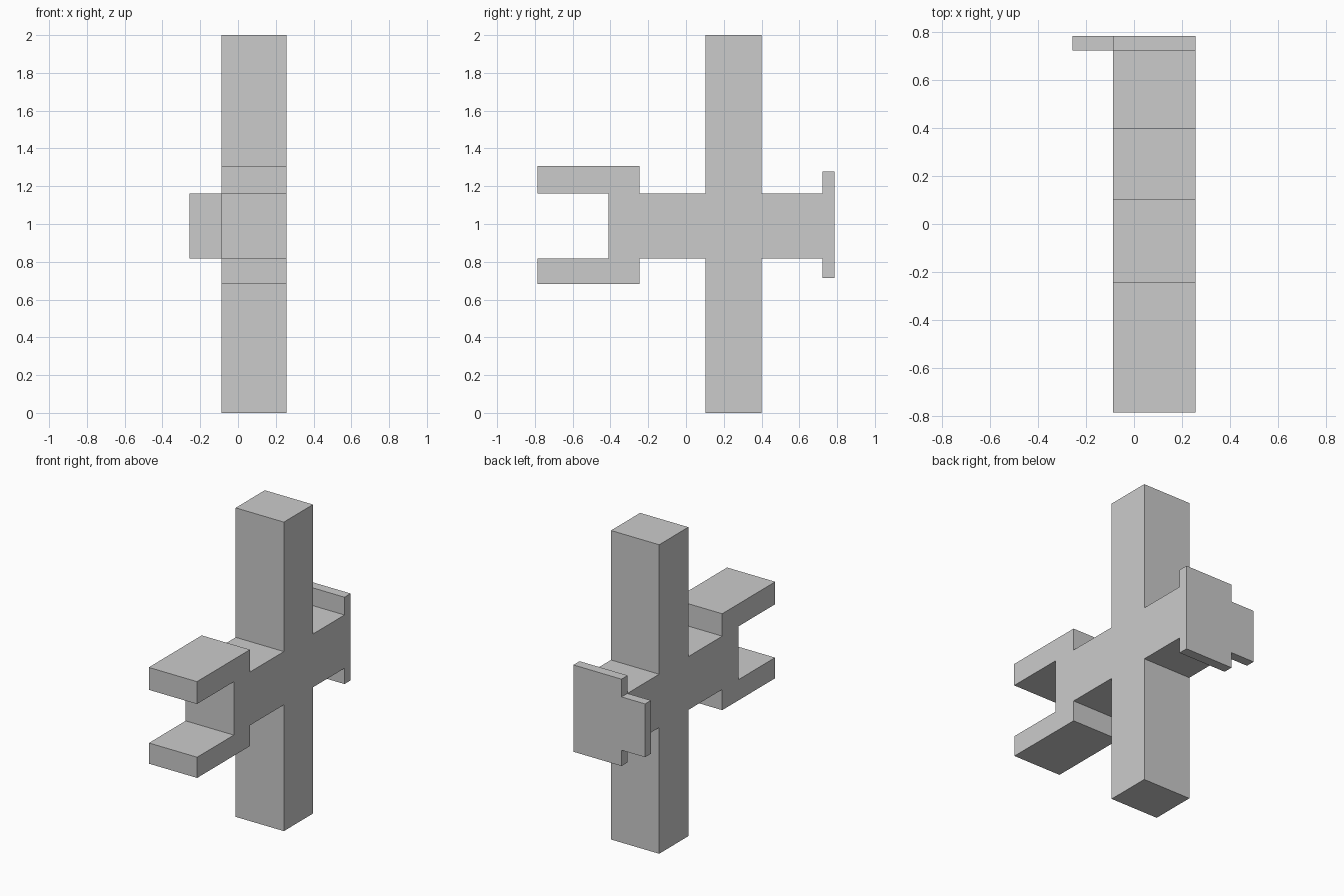
import bpy
import bmesh

if "Cube" in bpy.data.objects:
    bpy.data.objects.remove(bpy.data.objects["Cube"])

grey = bpy.data.materials.new("plain grey")
grey.diffuse_color = (0.6, 0.6, 0.6, 1)
grey.use_nodes = True
grey.node_tree.nodes["Principled BSDF"].inputs["Base Color"].default_value = grey.diffuse_color


def extrude_profile(name, profile, x0, x1):
    """Extrude a closed (y, z) outline along x."""
    bm = bmesh.new()
    face = bm.faces.new([bm.verts.new((x0, y, z)) for y, z in profile])
    new = bmesh.ops.extrude_face_region(bm, geom=[face])["geom"]
    verts = [v for v in new if isinstance(v, bmesh.types.BMVert)]
    bmesh.ops.translate(bm, verts=verts, vec=(x1 - x0, 0, 0))
    bmesh.ops.recalc_face_normals(bm, faces=bm.faces[:])
    mesh = bpy.data.meshes.new(name)
    bm.to_mesh(mesh)
    bm.free()
    mesh.materials.append(grey)
    obj = bpy.data.objects.new(name, mesh)
    bpy.context.collection.objects.link(obj)
    return obj


# Cross body: column, forked front arm and flanged rear arm in one outline
outline = [
    (-0.41, 0.817), (-0.785, 0.817), (-0.785, 0.683), (-0.245, 0.683),
    (-0.245, 0.817), (0.102, 0.817), (0.102, 0), (0.40, 0),
    (0.40, 0.817), (0.722, 0.817), (0.722, 0.715), (0.785, 0.715),
    (0.785, 1.277), (0.722, 1.277), (0.722, 1.162), (0.40, 1.162),
    (0.40, 2), (0.102, 2), (0.102, 1.162), (-0.245, 1.162),
    (-0.245, 1.307), (-0.787, 1.307), (-0.787, 1.162), (-0.41, 1.162),
]
extrude_profile("cross_body", outline, -0.088, 0.257)

# Tab reaching sideways from the rear flange
tab = [(0.725, 0.817), (0.785, 0.817), (0.785, 1.162), (0.725, 1.162)]
extrude_profile("side_tab", tab, -0.257, -0.088)
